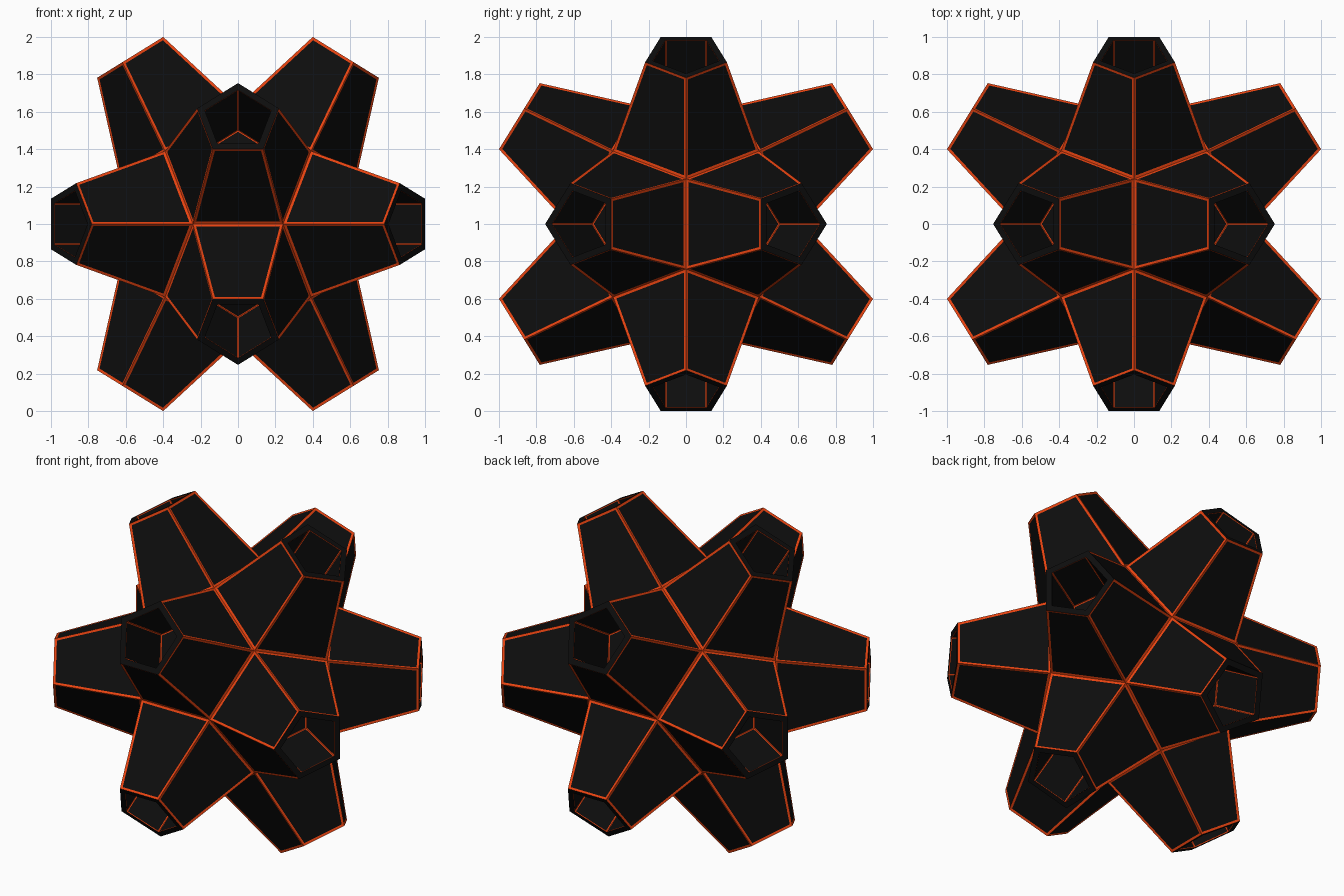
import bpy, bmesh, math
from mathutils import Vector

if "Cube" in bpy.data.objects:
    bpy.data.objects.remove(bpy.data.objects["Cube"])

PHI = (1 + 5 ** 0.5) / 2
S = 0.39            # core dodecahedron scale
TIP_H = 1.061       # distance of the arm tips from the centre
TIP_K = 0.56        # tip size relative to the core face
LIP_K = 0.455       # socket opening relative to the core face
FLOOR_H = 0.65      # distance of the socket floors from the centre


def material(name, rgb):
    m = bpy.data.materials.new(name)
    m.diffuse_color = (*rgb, 1)
    m.use_nodes = True
    m.node_tree.nodes["Principled BSDF"].inputs["Base Color"].default_value = m.diffuse_color
    return m


def cyclic(a, b, c):
    return [Vector(p) for p in ((a, b, c), (c, a, b), (b, c, a))]


# Core corners and the twelve arm directions
signs = (-1, 1)
corners = [Vector((x, y, z)) for x in signs for y in signs for z in signs]
normals = []
for i in signs:
    for j in signs:
        corners += cyclic(0, i / PHI, j * PHI)
        normals += [n.normalized() for n in cyclic(i, 0, j * PHI)]
corners = [c * S for c in corners]

bm = bmesh.new()
outer, inner = [], []


def ring(centre, spokes, k):
    return [bm.verts.new(centre + s * k) for s in spokes]


def bridge(a, b):
    return [bm.faces.new((a[i], a[(i + 1) % 5], b[(i + 1) % 5], b[i])) for i in range(5)]


# Tapered five-sided arms, each with a straight socket in its tip
for n in normals:
    base = sorted(corners, key=lambda c: -c.dot(n))[:5]
    mid = sum(base, Vector()) / 5
    u = (base[0] - mid).normalized()
    w = n.cross(u)
    spokes = sorted((b - mid for b in base), key=lambda s: math.atan2(s.dot(w), s.dot(u)))
    r0 = ring(mid, spokes, 1)
    r1 = ring(n * TIP_H, spokes, TIP_K)
    r2 = ring(n * TIP_H, spokes, LIP_K)
    r3 = ring(n * FLOOR_H, spokes, LIP_K)
    outer += bridge(r0, r1)
    bridge(r1, r2)
    inner += bridge(r2, r3)
    inner.append(bm.faces.new(r3))

bmesh.ops.remove_doubles(bm, verts=bm.verts[:], dist=0.001)
bm.normal_update()

# Sunken black panels framed by orange edge strips
for faces, width, depth in ((outer, 0.014, -0.003), (inner, 0.006, -0.001)):
    rim = bmesh.ops.inset_individual(bm, faces=faces, thickness=width, depth=depth,
                                     use_even_offset=True)["faces"]
    for f in rim:
        f.material_index = 1

bmesh.ops.translate(bm, verts=bm.verts[:], vec=(0, 0, 1))
mesh = bpy.data.meshes.new("twelve_armed_star")
bm.to_mesh(mesh)
bm.free()
mesh.materials.append(material("black panel", (0.004, 0.004, 0.004)))
mesh.materials.append(material("orange edge", (0.8, 0.055, 0.005)))
star = bpy.data.objects.new("twelve_armed_star", mesh)
bpy.context.collection.objects.link(star)
